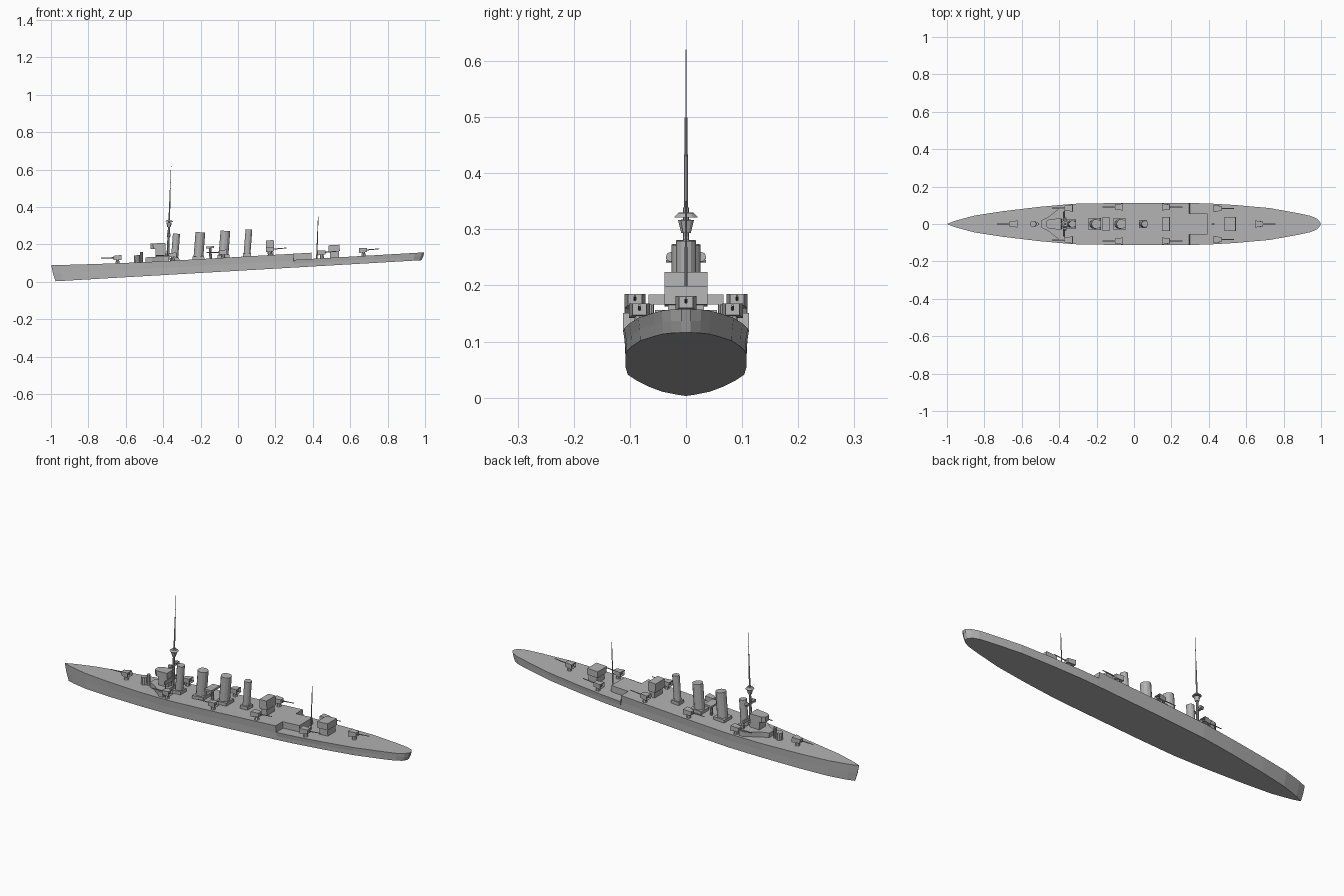
import bpy, bmesh, math
from mathutils import Matrix, Vector

if "Cube" in bpy.data.objects:
    bpy.data.objects.remove(bpy.data.objects["Cube"], do_unlink=True)

grey = bpy.data.materials.new("warship grey")
grey.use_nodes = True
COLOUR = (0.45, 0.45, 0.45, 1)
grey.diffuse_color = COLOUR
grey.node_tree.nodes["Principled BSDF"].inputs["Base Color"].default_value = COLOUR

# The ship is built level, then trimmed down by the bow
TRIM = Matrix.Translation((0, 0, 0.0594)) @ Matrix.Rotation(-0.0575, 4, 'Y')


def finish(name, bm):
    bmesh.ops.recalc_face_normals(bm, faces=bm.faces)
    bm.transform(TRIM)
    mesh = bpy.data.meshes.new(name)
    bm.to_mesh(mesh)
    bm.free()
    mesh.materials.append(grey)
    obj = bpy.data.objects.new(name, mesh)
    bpy.context.collection.objects.link(obj)
    return obj


def add_box(bm, x0, x1, y0, y1, z0, z1):
    size = Matrix.Diagonal((x1 - x0, y1 - y0, z1 - z0, 1))
    mid = Matrix.Translation(((x0 + x1) / 2, (y0 + y1) / 2, (z0 + z1) / 2))
    return bmesh.ops.create_cube(bm, size=1, matrix=mid @ size)["verts"]


def add_rod(bm, start, end, r1, r2, sides=10):
    start, end = Vector(start), Vector(end)
    axis = end - start
    turn = axis.to_track_quat('Z', 'Y').to_matrix().to_4x4()
    bmesh.ops.create_cone(bm, cap_ends=True, segments=sides, radius1=r1, radius2=r2,
                          depth=axis.length, matrix=Matrix.Translation((start + end) / 2) @ turn)


def box(name, x0, x1, half, z0, z1):
    bm = bmesh.new()
    add_box(bm, x0, x1, -half, half, z0, z1)
    return finish(name, bm)


def rod(name, start, end, r1, r2, sides=10):
    bm = bmesh.new()
    add_rod(bm, start, end, r1, r2, sides)
    return finish(name, bm)


def prism(name, outline, z0, z1):
    bm = bmesh.new()
    face = bm.faces.new([bm.verts.new((x, y, z0)) for x, y in outline])
    top = bmesh.ops.extrude_face_region(bm, geom=[face])["geom"]
    for v in top:
        if isinstance(v, bmesh.types.BMVert):
            v.co.z = z1
    return finish(name, bm)


LOW, HIGH = 0.041, 0.074


def deck(x):
    if x > 0.301:
        return LOW
    return HIGH + 0.013 * max(0, (-0.4 - x) / 0.6) ** 1.5


# Hull: stations of length and half breadth, three levels each
stations = [(-0.995, 0.001), (-0.95, 0.018), (-0.85, 0.045), (-0.7, 0.068), (-0.5, 0.092),
            (-0.32, 0.108), (-0.1, 0.112), (0.3, 0.112), (0.302, 0.112), (0.4, 0.11),
            (0.55, 0.101), (0.73, 0.085), (0.88, 0.058), (0.95, 0.043), (0.985, 0.027), (1.0, 0.008)]
bm = bmesh.new()
rings = []
for x, w in stations:
    ring = []
    for level, narrow in ((0, 0.96), (0.5, 0.97), (1, 1)):
        px = x * (1 - 0.018 * abs(x) ** 6 * (1 - level) ** 1.5)
        ring.append((px, w * narrow, deck(x) * level))
    ring = ring + [(px, -py, pz) for px, py, pz in reversed(ring)]
    rings.append([bm.verts.new(p) for p in ring])
for a, b in zip(rings, rings[1:]):
    for i in range(6):
        j = (i + 1) % 6
        bm.faces.new((a[i], a[j], b[j], b[i]))
bm.faces.new(rings[0])
bm.faces.new(rings[-1])
finish("hull", bm)
box("upper_deck_tail", 0.29, 0.397, 0.055, LOW - 0.005, HIGH)

# Funnels on their low casings
for i, (x, r, length, half) in enumerate([(-0.335, 0.019, 0.025, 0.025), (-0.207, 0.026, 0.031, 0.032),
                                         (-0.073, 0.026, 0.032, 0.032), (0.053, 0.018, 0.022, 0.022)]):
    box(f"funnel_casing_{i + 1}", x - length, x + length, half, HIGH - 0.002, 0.09)
    rod(f"funnel_{i + 1}", (x, 0, 0.085), (x + 0.018, 0, 0.217), r, r, 12)

# Raised platform between the middle funnels
box("midship_platform", -0.163, -0.12, 0.035, 0.129, 0.139)
rod("midship_platform_post", (-0.142, 0, HIGH), (-0.142, 0, 0.13), 0.007, 0.007, 8)

# Bridge
wing = [(-0.49, 0.02), (-0.455, 0.036), (-0.39, 0.088), (-0.365, 0.09)]
prism("bridge_deckhouse", wing + [(x, -y) for x, y in reversed(wing)], HIGH - 0.002, 0.1)
box("bridge_house", -0.435, -0.38, 0.026, 0.098, 0.15)
front = [(-0.46, 0.014), (-0.445, 0.026), (-0.38, 0.03)]
prism("bridge_top", front + [(x, -y) for x, y in reversed(front)], 0.143, 0.172)
box("bridge_wing_screen", -0.373, -0.366, 0.067, 0.128, 0.146)
for side in (-1, 1):
    rod("bridge_wing_post", (-0.37, side * 0.06, 0.098), (-0.37, side * 0.06, 0.13), 0.003, 0.003, 6)

# Conning tower ahead of the bridge
rod("conning_tower", (-0.535, 0, HIGH), (-0.535, 0, 0.114), 0.017, 0.017)
rod("conning_tower_tube", (-0.512, 0, HIGH), (-0.509, 0, 0.13), 0.008, 0.008, 8)

# After deckhouses with overhanging upper parts
for name, x0, x1, floor, ledge, roof in (("control_house", 0.158, 0.2, HIGH, 0.105, 0.153),
                                         ("after_house", 0.49, 0.55, LOW, 0.075, 0.108)):
    box(name, x0 + 0.006, x1 - 0.006, 0.032, floor - 0.002, ledge)
    box(name + "_top", x0, x1, 0.038, ledge, roof)

# Masts
LEAN = 0.093


def mast_at(base, h):
    return (base + LEAN * (h - HIGH), 0, h)


FORE = -0.372
rod("foremast_lower", mast_at(FORE, 0.07), mast_at(FORE, 0.3), 0.008, 0.005, 8)
rod("foremast_middle", mast_at(FORE, 0.3), mast_at(FORE, 0.46), 0.004, 0.0025, 8)
rod("foremast_top", mast_at(FORE, 0.46), mast_at(FORE, 0.581), 0.0015, 0.001, 6)
rod("spotting_top", mast_at(FORE, 0.255), mast_at(FORE, 0.278), 0.009, 0.015)
rod("spotting_top_roof", mast_at(FORE, 0.283), mast_at(FORE, 0.291), 0.022, 0.014)
box("searchlight_arm", -0.364, -0.354, 0.036, 0.203, 0.207)
for side in (-1, 1):
    y = side * 0.027
    rod("searchlight", (-0.368, y, 0.212), (-0.35, y, 0.212), 0.009, 0.009, 8)
rod("mainmast", mast_at(0.427, LOW), mast_at(0.427, 0.266), 0.0035, 0.0015, 8)


# Shielded guns, open at the rear; aim is -1 for forward, 1 for aft
def gun(name, x, y, aim):
    bm = bmesh.new()
    shield = add_box(bm, -0.022, 0.02, -0.019, 0.019, 0.017, 0.043)
    for v in shield:
        if v.co.x > 0:
            v.co.y *= 0.65
            v.co.z = 0.03 + (v.co.z - 0.03) * 0.8
    rear = [f for f in bm.faces if all(v.co.x < -0.02 for v in f.verts)]
    bmesh.ops.delete(bm, geom=rear, context='FACES')
    bmesh.ops.recalc_face_normals(bm, faces=bm.faces)
    shell = bmesh.ops.solidify(bm, geom=bm.faces[:], thickness=0.0025)
    add_rod(bm, (-0.018, 0, 0.03), (0.02, 0, 0.031), 0.006, 0.004, 8)
    add_rod(bm, (0.0, 0, 0.03), (0.088, 0, 0.033), 0.0032, 0.002, 8)
    add_rod(bm, (0, 0, -0.002), (0, 0, 0.024), 0.012, 0.007, 8)
    turn = Matrix.Rotation(0 if aim > 0 else math.pi, 4, 'Z')
    bm.transform(Matrix.Translation((x, y, deck(x))) @ turn)
    finish(name, bm)


gun("bow_gun", -0.64, 0, -1)
gun("stern_gun", 0.675, 0, 1)
for i, (x, y, aim) in enumerate([(-0.345, 0.085, -1), (-0.075, 0.091, -1),
                                 (0.178, 0.091, 1), (0.452, 0.083, 1)]):
    for side, label in ((1, "left"), (-1, "right")):
        gun(f"{label}_gun_{i + 1}", x, side * y, aim)
